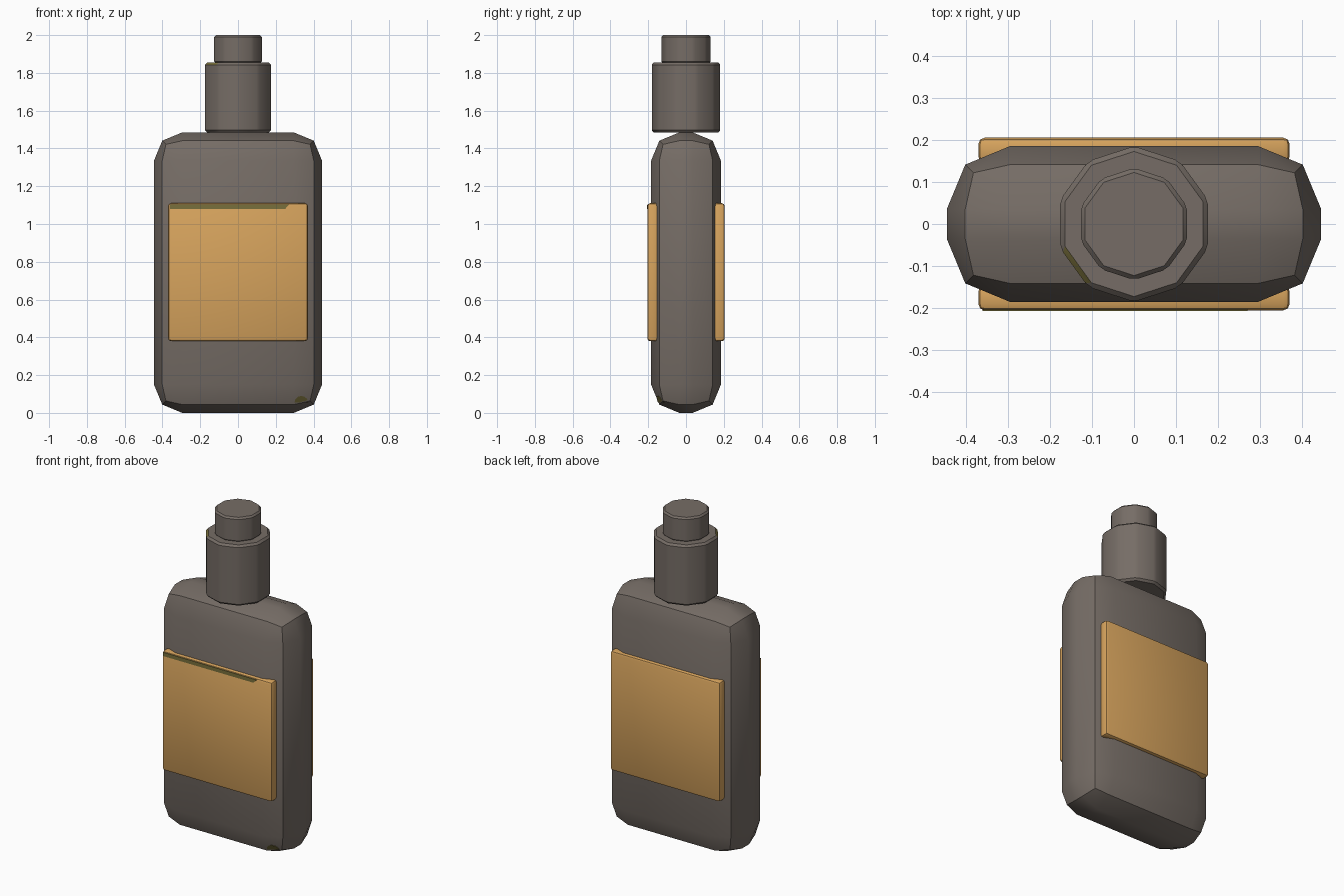
import bpy, bmesh, math
from mathutils import Vector, Matrix
from mathutils.bvhtree import BVHTree

cube = bpy.data.objects.get("Cube")
if cube:
    bpy.data.objects.remove(cube, do_unlink=True)


def material(name, rgb):
    m = bpy.data.materials.new(name)
    m.use_nodes = True
    m.diffuse_color = (*rgb, 1)
    m.node_tree.nodes["Principled BSDF"].inputs["Base Color"].default_value = (*rgb, 1)
    return m


GREY = material("warm_grey", (0.18, 0.152, 0.132))
AMBER = material("amber", (0.68, 0.37, 0.11))
OLIVE = material("dark_olive", (0.19, 0.16, 0.045))


def bevel(bm, offset, segments):
    bmesh.ops.bevel(bm, geom=bm.edges[:], offset=offset, segments=segments,
                    profile=0.5, affect='EDGES', clamp_overlap=True)
    bm.normal_update()


def finish(bm, name, *mats):
    bmesh.ops.recalc_face_normals(bm, faces=bm.faces[:])
    mesh = bpy.data.meshes.new(name)
    bm.to_mesh(mesh)
    bm.free()
    for m in mats:
        mesh.materials.append(m)
    obj = bpy.data.objects.new(name, mesh)
    bpy.context.collection.objects.link(obj)
    bpy.ops.object.select_all(action='DESELECT')
    obj.select_set(True)
    bpy.context.view_layer.objects.active = obj
    bpy.ops.object.shade_smooth_by_angle(angle=math.radians(30))
    return obj


def box(low, high, offset, segments):
    low, high = Vector(low), Vector(high)
    bm = bmesh.new()
    bmesh.ops.create_cube(bm, size=1, matrix=Matrix.Translation((low + high) / 2)
                          @ Matrix.Diagonal((*(high - low), 1)))
    bevel(bm, offset, segments)
    return bm


def ten_sided(radius, bottom, top, offset):
    place = Matrix.Translation((0, 0, (bottom + top) / 2)) @ Matrix.Rotation(math.pi / 2, 4, 'Z')
    bm = bmesh.new()
    bmesh.ops.create_cone(bm, cap_ends=True, segments=10, radius1=radius, radius2=radius,
                          depth=top - bottom, matrix=place)
    # put a corner exactly on the depth axis
    first = max(bm.verts, key=lambda v: v.co.y).co
    turn = math.pi / 2 - math.atan2(first.y, first.x)
    bmesh.ops.rotate(bm, verts=bm.verts[:], matrix=Matrix.Rotation(turn, 3, 'Z'))
    bevel(bm, offset, 1)
    return bm


def plate(points, thickness, name):
    """Thin plate pushed out towards the front."""
    bm = bmesh.new()
    face = bm.faces.new([bm.verts.new(p) for p in points])
    out = bmesh.ops.extrude_face_region(bm, geom=[face])["geom"]
    for v in out:
        if isinstance(v, bmesh.types.BMVert):
            v.co.y -= thickness
    return finish(bm, name, OLIVE)


# Bottle body
body = box((-0.445, -0.185, 0), (0.445, 0.185, 1.485), 0.15, 2)
surface = BVHTree.FromBMesh(body)
finish(body, "bottle_body", GREY)

# Neck collar with one worn rim face at the front right
collar = ten_sided(0.185, 1.485, 1.855, 0.012)
worn = Vector((-math.cos(math.radians(36)), -math.sin(math.radians(36)), 1)).normalized()
for f in collar.faces:
    f.material_index = int(f.normal.dot(worn) > 0.98)
finish(collar, "neck_collar", GREY, OLIVE)

# Cap
finish(ten_sided(0.133, 1.85, 2.0, 0.01), "cap", GREY)

# Front and back labels
for name, near, far in (("front_label", -0.205, -0.145), ("back_label", 0.145, 0.205)):
    finish(box((-0.37, near, 0.38), (0.37, far, 1.11), 0.015, 2), name, AMBER)

# Stain along the top of the front label
plate([(-0.36, -0.203, 1.08), (0.25, -0.203, 1.08),
       (0.27, -0.203, 1.103), (-0.36, -0.203, 1.103)], 0.004, "label_stain")

# Half-round stain on the lower corner of the body
arc = [(0.335 + 0.036 * math.cos(a), 0.056 + 0.034 * math.sin(a))
       for a in (math.pi * i / 6 for i in range(7))]
plate([surface.ray_cast(Vector((x, -1, z)), Vector((0, 1, 0)))[0] for x, z in arc],
      0.004, "corner_stain")
